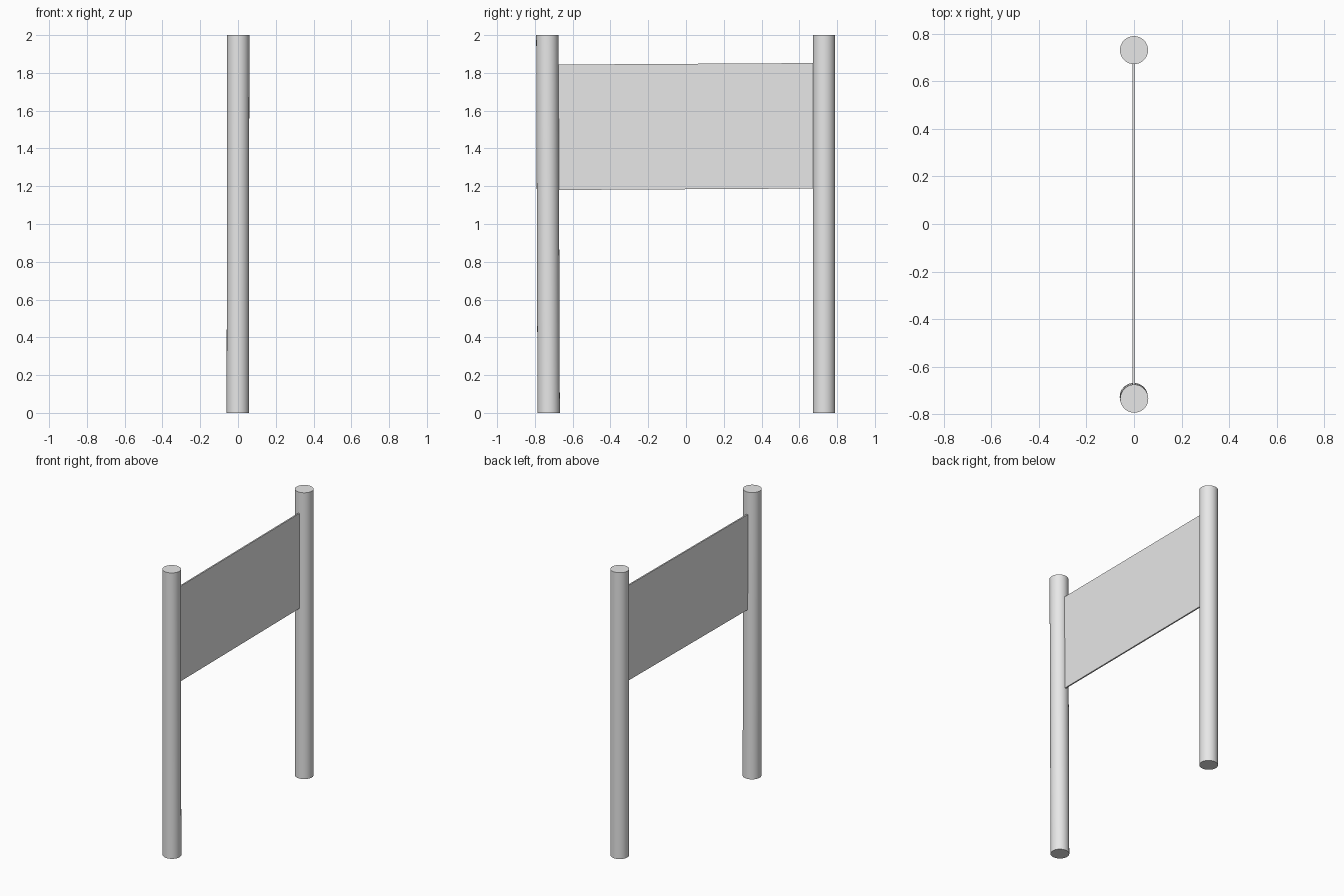
import bpy
import math
from mathutils import Vector

cube = bpy.data.objects.get("Cube")
if cube:
    bpy.data.objects.remove(cube, do_unlink=True)

grey = bpy.data.materials.new("light grey")
grey.use_nodes = True
colour = (0.8, 0.8, 0.8, 1)
grey.diffuse_color = colour
grey.node_tree.nodes["Principled BSDF"].inputs["Base Color"].default_value = colour


def post(name, bottom, top, radius=0.059):
    """Round post whose flat end caps stay level while its axis may lean."""
    bpy.ops.mesh.primitive_cylinder_add(vertices=48, radius=radius, depth=2, location=(0, 0, 0))
    ob = bpy.context.object
    ob.name = name
    bottom, top = Vector(bottom), Vector(top)
    for v in ob.data.vertices:
        end = top if v.co.z > 0 else bottom
        v.co = Vector((v.co.x + end.x, v.co.y + end.y, end.z))
    ob.data.materials.append(grey)
    bpy.ops.object.shade_smooth_by_angle(angle=math.radians(40))


# Two round posts, the front one leaning slightly
post("front_post", (-0.001, -0.727, 0), (0.001, -0.734, 2))
post("back_post", (0, 0.731, 0), (0, 0.731, 2))

# Thin board between the posts, rising slightly to the back
bpy.ops.mesh.primitive_cube_add(size=1, location=(0, 0, 0))
board = bpy.context.object
board.name = "board"
for v in board.data.vertices:
    y = v.co.y * 1.40
    v.co = (v.co.x * 0.01 - 0.001, y, 1.516 + v.co.z * 0.664 + y * 0.006)
board.data.materials.append(grey)
